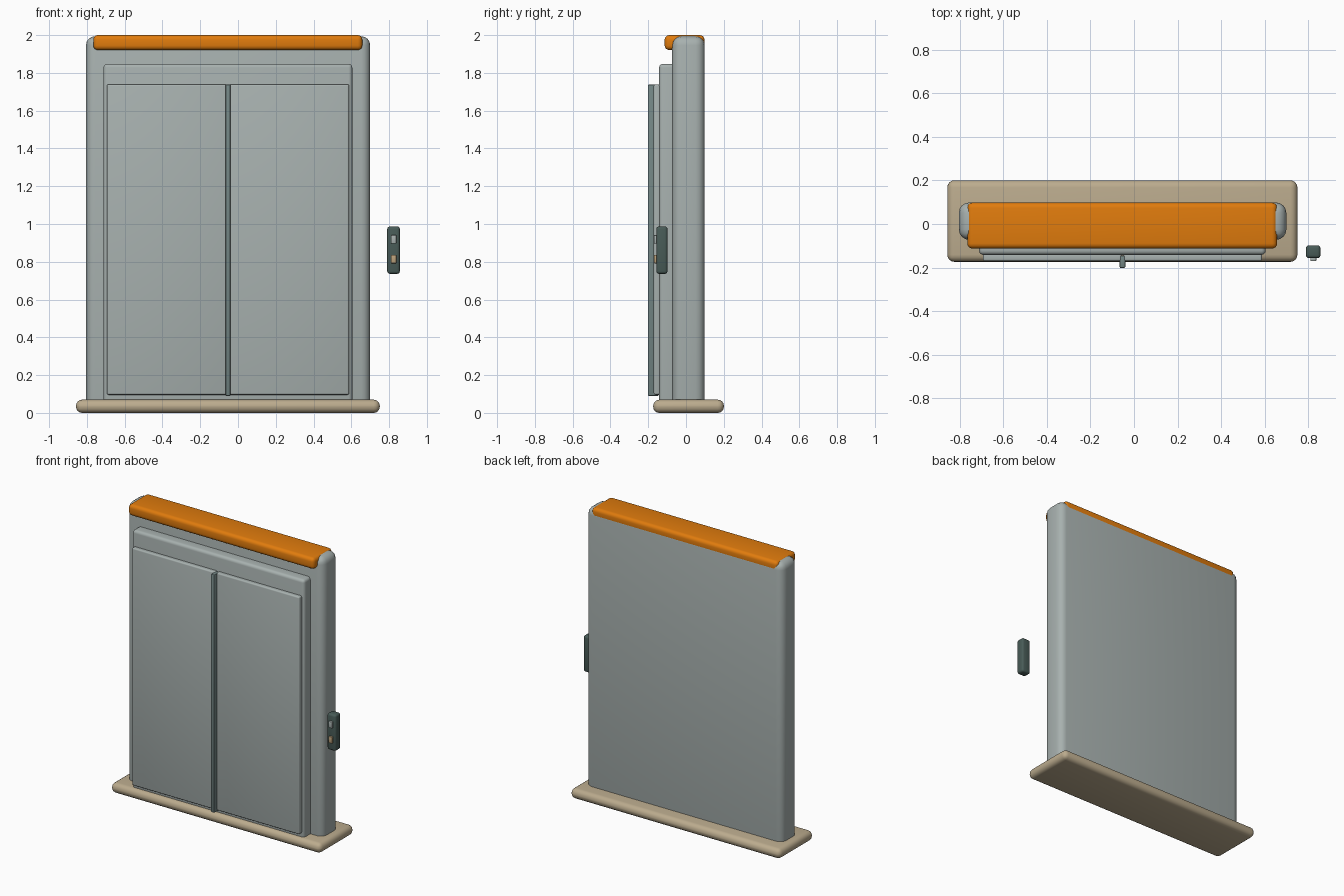
import bpy, math

if "Cube" in bpy.data.objects:
    bpy.data.objects.remove(bpy.data.objects["Cube"])


def material(name, rgb):
    m = bpy.data.materials.new(name)
    m.diffuse_color = (*rgb, 1.0)
    m.use_nodes = True
    m.node_tree.nodes["Principled BSDF"].inputs["Base Color"].default_value = m.diffuse_color
    return m


STEEL = material("pale steel", (0.39, 0.44, 0.43))
STONE = material("sandy stone", (0.50, 0.41, 0.27))
ORANGE = material("warm orange", (0.75, 0.20, 0.004))
TEAL = material("grey teal", (0.17, 0.235, 0.23))
DARK = material("dark green grey", (0.065, 0.105, 0.095))
TAN = material("tan button", (0.50, 0.36, 0.20))


def box(name, x, y, z, bevel, mat, segments=4):
    """Rounded box given by its (min, max) range on each axis."""
    ranges = (x, y, z)
    bpy.ops.mesh.primitive_cube_add(size=1, location=[(a + b) / 2 for a, b in ranges])
    ob = bpy.context.object
    ob.name = name
    ob.scale = [b - a for a, b in ranges]
    bpy.ops.object.transform_apply(location=False, rotation=False, scale=True)
    ob.data.materials.append(mat)
    mod = ob.modifiers.new("rounding", "BEVEL")
    mod.width = bevel
    mod.segments = segments
    bpy.ops.object.modifier_apply(modifier=mod.name)
    bpy.ops.object.shade_smooth_by_angle(angle=math.radians(35))
    return ob


# Floor slab and wall-like surround
box("base_slab", (-0.858, 0.751), (-0.174, 0.201), (0, 0.07), 0.033, STONE)
box("outer_frame", (-0.805, 0.70), (-0.073, 0.099), (0.005, 1.994), 0.048, STEEL)
box("inner_frame", (-0.712, 0.605), (-0.142, -0.04), (0.02, 1.848), 0.02, STEEL)

# Orange cap along the top
box("top_cap", (-0.766, 0.658), (-0.113, 0.098), (1.921, 2.0), 0.024, ORANGE)

# Sliding door leaves, mirrored about the centre seam
CENTRE = -0.053
for side, label in ((-1, "left"), (1, "right")):
    a, b = sorted((CENTRE + side * 0.005, CENTRE + side * 0.641))
    box(label + "_door", (a, b), (-0.171, -0.135), (0.096, 1.739), 0.009, STEEL, 3)
box("door_seam", (CENTRE - 0.013, CENTRE + 0.013), (-0.202, -0.145), (0.09, 1.738), 0.005, TEAL, 2)

# Call panel with two buttons
box("call_panel", (0.79, 0.857), (-0.157, -0.098), (0.736, 0.987), 0.014, DARK, 3)
for name, z, mat in (("upper_button", 0.919, STEEL), ("lower_button", 0.814, TAN)):
    box(name, (0.81, 0.838), (-0.17, -0.15), (z - 0.022, z + 0.022), 0.003, mat, 2)
